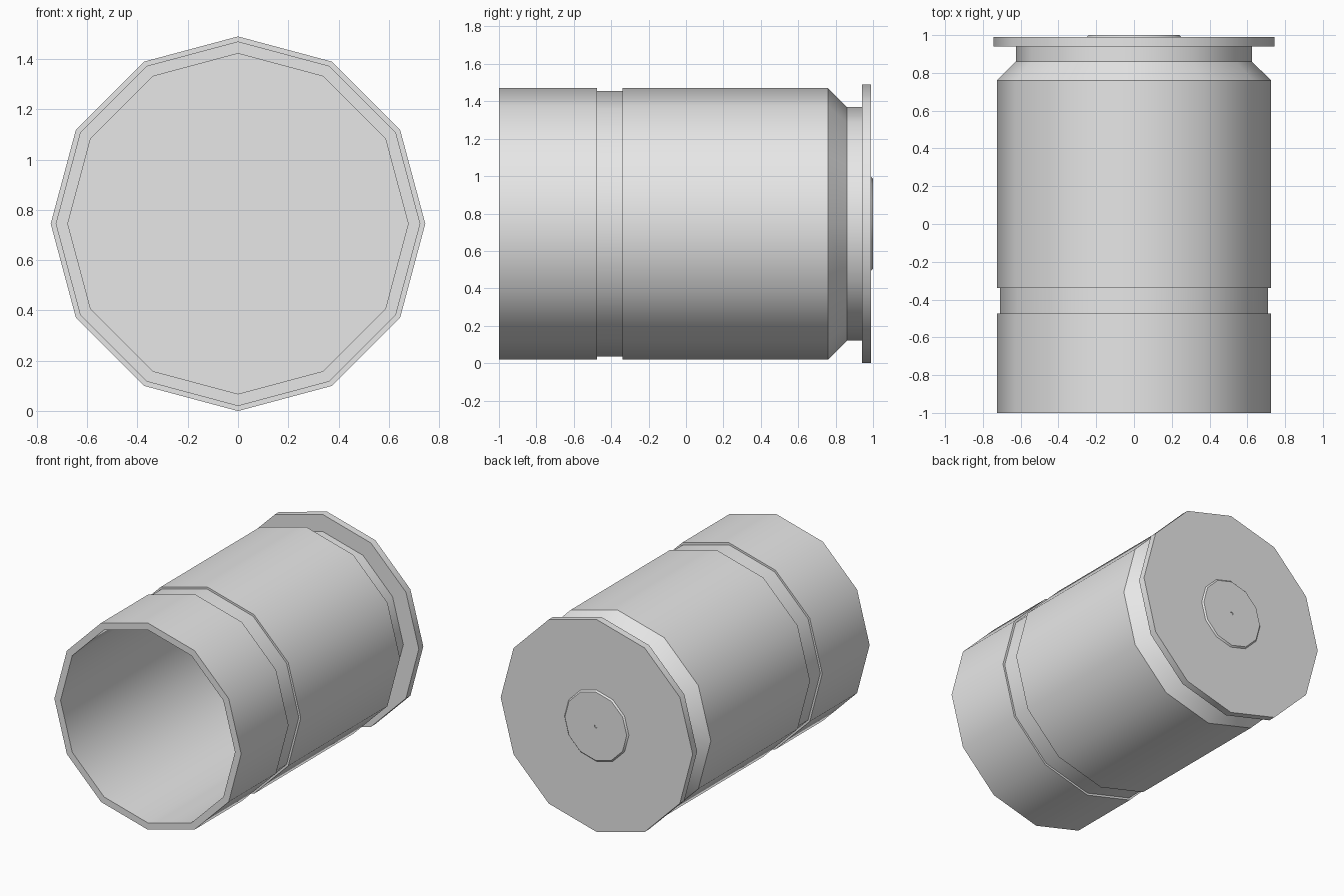
import bpy
import bmesh
from math import sin, cos, pi, radians

cube = bpy.data.objects.get("Cube")
if cube:
    bpy.data.objects.remove(cube, do_unlink=True)

SIDES = 12
AXIS_Z = 0.745

grey = bpy.data.materials.new("light_grey")
grey.use_nodes = True
grey.diffuse_color = (0.8, 0.8, 0.8, 1)
grey.node_tree.nodes["Principled BSDF"].inputs["Base Color"].default_value = (0.8, 0.8, 0.8, 1)


def lathe(name, profile):
    """Turn (y, radius) points around the lengthwise axis and cap both ends."""
    bm = bmesh.new()
    rings = []
    for y, r in profile:
        rings.append([bm.verts.new((r * sin(2 * pi * i / SIDES), y,
                                    AXIS_Z + r * cos(2 * pi * i / SIDES)))
                      for i in range(SIDES)])
    for a, b in zip(rings, rings[1:]):
        for i in range(SIDES):
            j = (i + 1) % SIDES
            bm.faces.new((a[i], a[j], b[j], b[i]))
    bm.faces.new(rings[0])
    bm.faces.new(rings[-1])
    bmesh.ops.recalc_face_normals(bm, faces=bm.faces)
    mesh = bpy.data.meshes.new(name)
    bm.to_mesh(mesh)
    bm.free()
    mesh.materials.append(grey)
    obj = bpy.data.objects.new(name, mesh)
    bpy.context.collection.objects.link(obj)
    # Smooth around the barrel, sharp at every step
    bpy.ops.object.select_all(action="DESELECT")
    obj.select_set(True)
    bpy.context.view_layer.objects.active = obj
    bpy.ops.object.shade_smooth_by_angle(angle=radians(38))
    return obj


# Hollow casing: bore, mouth, groove, shoulder, neck and base rim
lathe("casing", [
    (0.74, 0.677), (-1.0, 0.677), (-1.0, 0.725),
    (-0.475, 0.725), (-0.475, 0.71), (-0.34, 0.71), (-0.34, 0.725),
    (0.76, 0.725), (0.86, 0.625), (0.94, 0.625),
    (0.94, 0.745), (0.99, 0.745),
])

# Raised disc on the base with a tiny centre dimple
lathe("primer_cap", [
    (0.985, 0.25), (0.99, 0.25), (1.0, 0.24),
    (1.0, 0.012), (0.994, 0.012),
])
